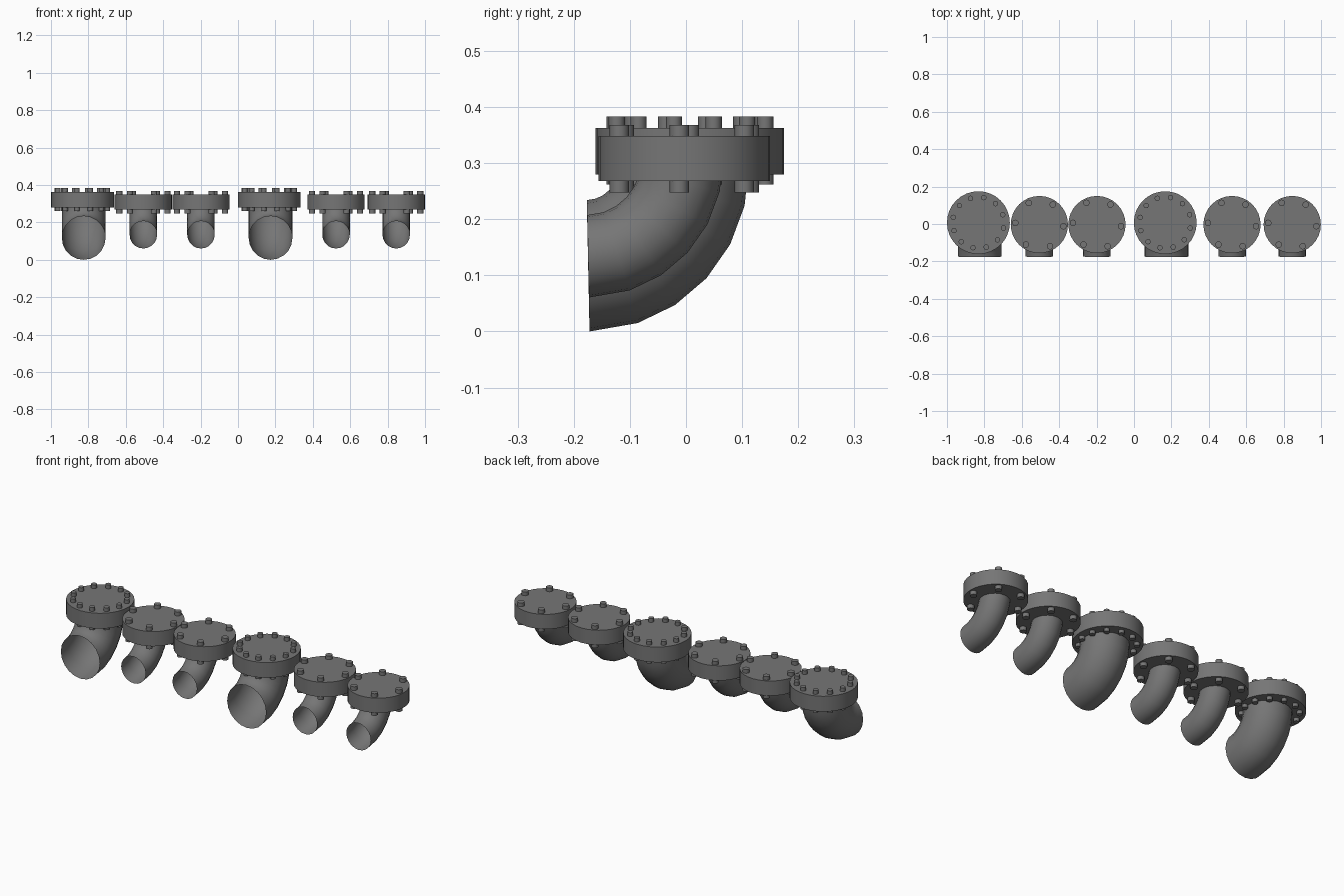
import bpy, bmesh
from math import radians, sin, cos, pi
from mathutils import Matrix

cube = bpy.data.objects.get("Cube")
if cube:
    bpy.data.objects.remove(cube)

# Single dark metal colour
metal = bpy.data.materials.new("dark_grey_metal")
metal.use_nodes = True
GREY = (0.18, 0.18, 0.18, 1)
metal.diffuse_color = GREY
metal.node_tree.nodes["Principled BSDF"].inputs["Base Color"].default_value = GREY


def finish(name, bm):
    """Turn a bmesh into a smooth object with sharp rims."""
    mesh = bpy.data.meshes.new(name)
    bmesh.ops.recalc_face_normals(bm, faces=bm.faces)
    bm.to_mesh(mesh)
    bm.free()
    mesh.materials.append(metal)
    obj = bpy.data.objects.new(name, mesh)
    bpy.context.collection.objects.link(obj)
    mesh.shade_smooth()
    mesh.set_sharp_from_angle(angle=radians(40))
    return obj


def add_cylinder(bm, x, y, z0, z1, radius, sides):
    bmesh.ops.create_cone(
        bm, cap_ends=True, segments=sides, radius1=radius, radius2=radius,
        depth=z1 - z0, matrix=Matrix.Translation((x, y, (z0 + z1) / 2)))


def add_flange(name, x, y, z0, z1, radius):
    bm = bmesh.new()
    add_cylinder(bm, x, y, z0, z1, radius, 32)
    finish(name, bm)


def add_bolts(name, x, y, z0, z1, circle, radius, count, start):
    bm = bmesh.new()
    for i in range(count):
        a = radians(start) + 2 * pi * i / count
        add_cylinder(bm, x + circle * cos(a), y + circle * sin(a), z0, z1, radius, 10)
    finish(name, bm)


def add_elbow(name, x, y, z, bend, radius, sides=20):
    """Open tube swept a quarter turn about the x-parallel axis at (y, z)."""
    bm = bmesh.new()
    angles = [1.2] + [18.5 + 14.6 * i for i in range(6)]
    rings = []
    for a in map(radians, angles):
        ring = []
        for i in range(sides):
            t = 2 * pi * i / sides
            r = bend + radius * cos(t)
            ring.append(bm.verts.new((x + radius * sin(t), y + r * sin(a), z - r * cos(a))))
        rings.append(ring)
    for low, high in zip(rings, rings[1:]):
        for i in range(sides):
            j = (i + 1) % sides
            bm.faces.new((low[i], low[j], high[j], high[i]))
    finish(name, bm)


# Large elbows with twelve-bolt flanges
for n, x in enumerate((-0.832, 0.167), 1):
    add_flange(f"large_flange_{n}", x, 0.007, 0.28, 0.363, 0.168)
    add_bolts(f"large_bolts_{n}", x, 0.007, 0.262, 0.383, 0.137, 0.0145, 12, 18)
    add_elbow(f"large_elbow_{n}", x + 0.007, -0.178, 0.29, 0.173, 0.117)

# Small elbows with six-bolt flanges
for n, x in enumerate((-0.506, -0.198, 0.524, 0.846), 1):
    add_flange(f"small_flange_{n}", x, -0.003, 0.268, 0.348, 0.153)
    add_bolts(f"small_bolts_{n}", x, -0.003, 0.248, 0.368, 0.129, 0.0175, 6, -4)
    add_elbow(f"small_elbow_{n}", x, -0.178, 0.305, 0.171, 0.0735)
